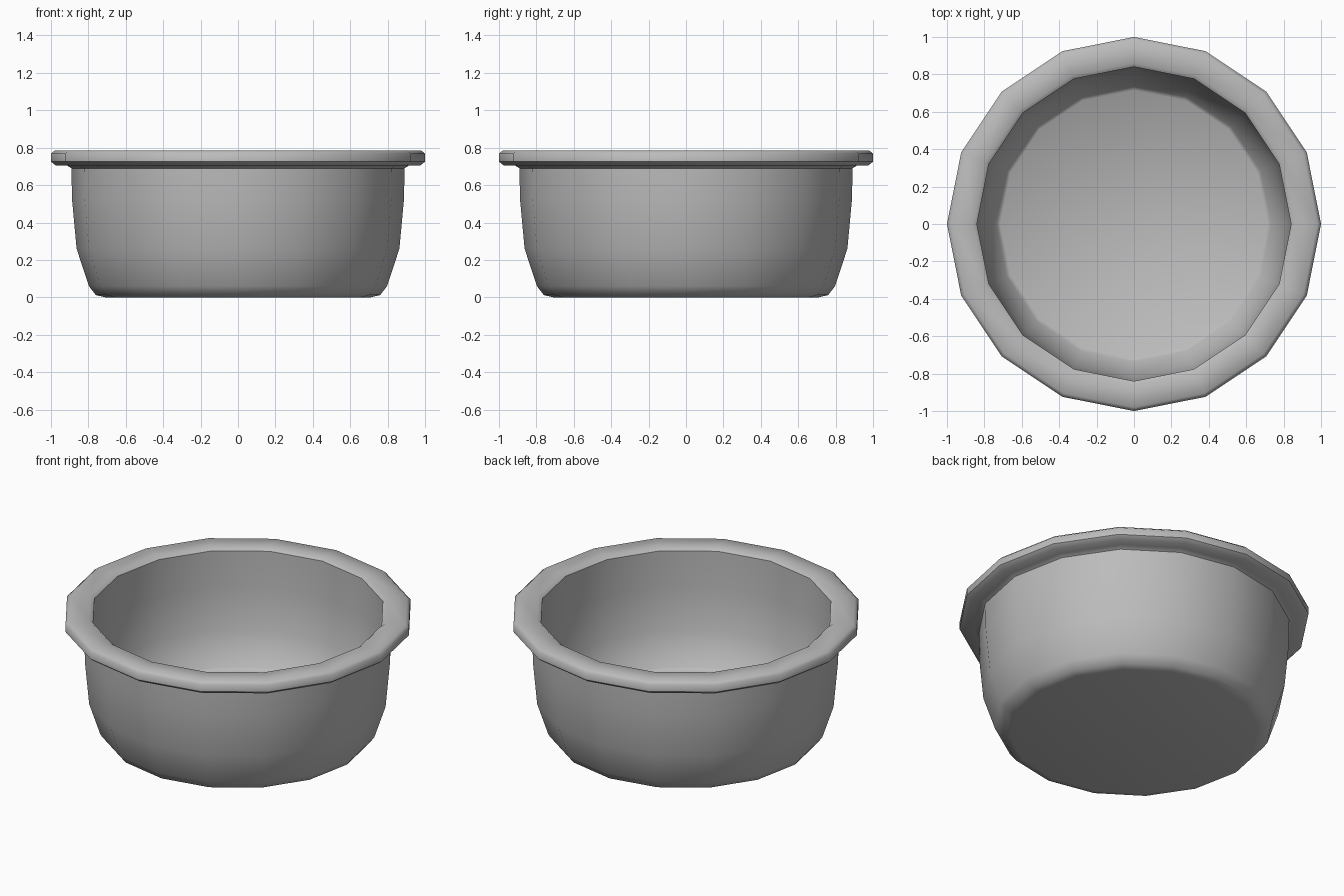
import bpy, bmesh
from math import cos, sin, tau, radians

cube = bpy.data.objects.get("Cube")
if cube:
    bpy.data.objects.remove(cube)

SIDES = 16

grey = bpy.data.materials.new("plain_grey")
grey.use_nodes = True
colour = (0.5, 0.5, 0.5, 1)
grey.diffuse_color = colour
grey.node_tree.nodes["Principled BSDF"].inputs["Base Color"].default_value = colour

# Bowl section as (radius, height): underside, outer wall, lip, inner wall, floor
outer_wall = [(0.71, 0), (0.76, 0.012), (0.797, 0.06), (0.863, 0.26),
              (0.888, 0.53), (0.89, 0.69)]
lip = [(0.915, 0.705), (0.975, 0.705), (1, 0.725), (1, 0.768),
       (0.98, 0.785), (0.86, 0.785), (0.84, 0.77)]
inner_wall = [(0.838, 0.54), (0.815, 0.28), (0.735, 0.085), (0.715, 0.07)]


def lathe(name, profile):
    """Spin an open profile into rings and cap both ends flat."""
    bm = bmesh.new()
    rings = [[bm.verts.new((r * cos(tau * i / SIDES), r * sin(tau * i / SIDES), z))
              for i in range(SIDES)] for r, z in profile]
    for low, high in zip(rings, rings[1:]):
        for i in range(SIDES):
            j = (i + 1) % SIDES
            bm.faces.new((low[i], low[j], high[j], high[i]))
    bm.faces.new(rings[0][::-1])
    bm.faces.new(rings[-1])
    mesh = bpy.data.meshes.new(name)
    bm.to_mesh(mesh)
    bm.free()
    obj = bpy.data.objects.new(name, mesh)
    bpy.context.collection.objects.link(obj)
    mesh.materials.append(grey)
    return obj


bowl = lathe("bowl", outer_wall + lip + inner_wall)

# Smooth walls with softly rounded edges
bpy.ops.object.select_all(action='DESELECT')
bowl.select_set(True)
bpy.context.view_layer.objects.active = bowl
bpy.ops.object.shade_smooth_by_angle(angle=radians(50))
